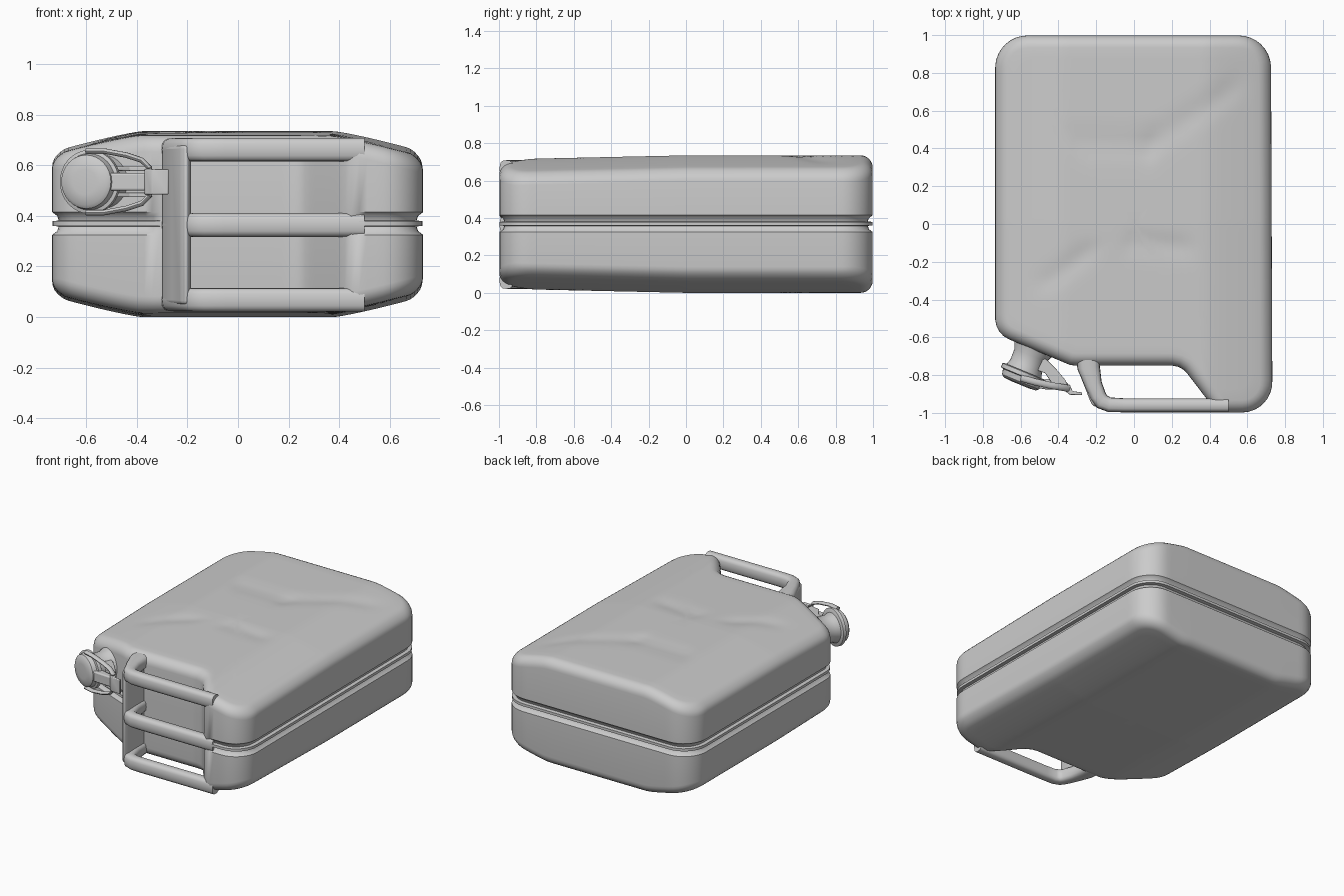
import bpy, bmesh, math
from mathutils import Vector

if "Cube" in bpy.data.objects:
    bpy.data.objects.remove(bpy.data.objects["Cube"])

SEAM, SPOUT_Z = 0.37, 0.535


def make(name, verts, faces, angle=40, bevel=0):
    me = bpy.data.meshes.new(name)
    me.from_pydata([tuple(v) for v in verts], [], faces)
    bm = bmesh.new()
    bm.from_mesh(me)
    bmesh.ops.recalc_face_normals(bm, faces=bm.faces)
    bm.to_mesh(me)
    bm.free()
    ob = bpy.data.objects.new(name, me)
    bpy.context.collection.objects.link(ob)
    if bevel:
        m = ob.modifiers.new("bevel", 'BEVEL')
        m.width, m.segments, m.limit_method = bevel, 3, 'ANGLE'
    bpy.ops.object.select_all(action='DESELECT')
    ob.select_set(True)
    bpy.context.view_layer.objects.active = ob
    bpy.ops.object.shade_smooth_by_angle(angle=math.radians(angle))
    return ob


def loft(name, rings, closed=False, **kw):
    """Skin a list of equal rings; cap the ends with fans, or join them."""
    n, verts = len(rings[0]), [v for r in rings for v in r]
    faces = []
    for i in range(len(rings) if closed else len(rings) - 1):
        a, b = i * n, (i + 1) % len(rings) * n
        faces += [(a + j, a + (j + 1) % n, b + (j + 1) % n, b + j) for j in range(n)]
    if not closed:
        for k in (0, len(rings) - 1):
            verts.append(sum((Vector(v) for v in rings[k]), Vector()) / n)
            faces += [(k * n + j, k * n + (j + 1) % n, len(verts) - 1) for j in range(n)]
    return make(name, verts, faces, **kw)


def prism(name, pts, z0, z1, bevel):
    n = len(pts)
    verts = [(x, y, z) for z in (z0, z1) for x, y in pts]
    faces = [tuple(range(n)), tuple(range(n, 2 * n))]
    faces += [(i, (i + 1) % n, n + (i + 1) % n, n + i) for i in range(n)]
    return make(name, verts, faces, bevel=bevel)


def rounded_outline(corners, count):
    """Fillet each (x, y, radius) corner, then space points evenly."""
    pts = []
    for i, (x, y, r) in enumerate(corners):
        p = Vector((x, y))
        a = (Vector(corners[i - 1][:2]) - p).normalized()
        b = (Vector(corners[(i + 1) % len(corners)][:2]) - p).normalized()
        half = a.angle(b) / 2
        c = p + (a + b).normalized() * r / math.sin(half)
        t = r / math.tan(half)
        d0, d1 = p + a * t - c, p + b * t - c
        for k in range(11):
            pts.append(c + d0.lerp(d1, k / 10).normalized() * r)
    lens = [(pts[(i + 1) % len(pts)] - p).length for i, p in enumerate(pts)]
    step, out, i, acc = sum(lens) / count, [], 0, 0
    for k in range(count):
        while acc + lens[i] < k * step:
            acc += lens[i]
            i += 1
        out.append(pts[i].lerp(pts[(i + 1) % len(pts)], (k * step - acc) / lens[i]))
    return out


# Body: outline seen from above, notched for spout and handle
outline = rounded_outline([
    (-0.735, 0.998, 0.17), (-0.735, -0.58, 0.12), (-0.33, -0.75, 0.06), (0.25, -0.75, 0.1),
    (0.44, -0.998, 0.09), (0.733, -0.998, 0.16), (0.725, 0.998, 0.17)], 200)
normals = []
for i, p in enumerate(outline):
    d = outline[(i + 1) % len(outline)] - outline[i - 1]
    normals.append(Vector((-d.y, d.x)).normalized())   # points inward

DENTS = [((-0.28, 0.43), (0.08, 0.42)), ((0.08, 0.42), (0.5, 0.7)),
         ((-0.45, -0.3), (-0.25, -0.15)), ((0.0, -0.1), (0.25, -0.12))]


def sag(x, y):
    s = min(1, max(0, (abs(x) - 0.38) / 0.33))
    return 0.075 * s ** 1.2 + 0.022 * max(0, -y)


def top_z(x, y):
    z, p = 0.735 - sag(x, y), Vector((x, y))
    for a, b in DENTS:
        a, b = Vector(a), Vector(b)
        t = min(1, max(0, (p - a).dot(b - a) / (b - a).length_squared))
        z -= 0.008 * math.exp(-((p - a.lerp(b, t)).length / 0.06) ** 2)
    return z


def bottom_z(x, y):
    return sag(x, y)


def inset(d):
    return [p + n * d for p, n in zip(outline, normals)]


def shell(surface, sign):
    """Rings of one half, from the rounded side edge to the middle."""
    rings, r = [], 0.065
    for k in range(7):
        a = math.pi / 2 * k / 6
        rings.append([(p.x, p.y, surface(p.x, p.y) - sign * r * (1 - math.sin(a)))
                      for p in inset(r * (1 - math.cos(a)))])
    rim = inset(r)
    for k in range(1, 16):
        f = 1 - k / 16
        rings.append([(p.x * f, p.y * f, surface(p.x * f, p.y * f)) for p in rim])
    return rings


groove = []
for dz, d in [(-.045, 0), (-.03, .02), (-.012, .026), (-.009, .002),
              (.009, .002), (.012, .026), (.03, .02), (.045, 0)]:
    ring = []
    for p, n in zip(outline, normals):
        plain = p.y < -0.7 and -0.31 < p.x < 0.46       # no seam behind the handles
        q = p + n * (0 if plain else d)
        ring.append((q.x, q.y, SEAM + dz))
    groove.append(ring)
loft("can_body", shell(bottom_z, -1)[::-1] + groove + shell(top_z, 1), angle=50)


# Three handle bars, each a rounded section swept along a bent path
def sweep(name, path, widths, height, closed=False, sides=16, power=0.7):
    path, rings = [Vector(p) for p in path], []
    n = len(path)
    for i, p in enumerate(path):
        if closed:
            d = path[(i + 1) % n] - path[i - 1]
        else:
            d = path[min(i + 1, n - 1)] - path[max(i - 1, 0)]
        side = Vector((0, 0, 1)).cross(d).normalized()
        up = d.cross(side).normalized()
        ring = []
        for k in range(sides):
            c, s = math.cos(math.tau * k / sides), math.sin(math.tau * k / sides)
            ring.append(p + side * widths[i] * math.copysign(abs(c) ** power, c)
                        + up * height * math.copysign(abs(s) ** power, s))
        rings.append(ring)
    return loft(name, rings, closed, angle=50)


for name, z in (("lower", 0.068), ("middle", 0.364), ("upper", 0.662)):
    plan = [(-.245, -.68), (-.24, -.76), (-.215, -.85), (-.19, -.91), (-.17, -.94),
            (-.13, -.957), (-.05, -.96), (.2, -.96), (.5, -.96)]
    sweep(name + "_handle_bar", [(x, y, z) for x, y in plan],
          [.065, .06, .046, .043, .042, .039, .037, .037, .037], 0.047)

# Upright web joining the bars on the spout side
prism("handle_web", [(-.3, -.70), (-.2, -.70), (-.195, -.80), (-.185, -.93),
                     (-.2, -.972), (-.225, -.955), (-.262, -.86), (-.298, -.77)], .05, .68, .018)

# Spout neck and cap, turned about the tilted spout axis
axis = Vector((-0.38, -0.92, 0)).normalized()
across = Vector((-axis.y, axis.x, 0))


def turned(name, start, profile, sides=32):
    rings = []
    for dist, r in profile:
        c = Vector(start) + axis * dist
        rings.append([c + across * r * math.cos(math.tau * k / sides)
                      + Vector((0, 0, r * math.sin(math.tau * k / sides))) for k in range(sides)])
    return loft(name, rings, angle=35)


turned("spout_neck", (-.525, -.64, SPOUT_Z),
       [(-.04, .12), (.03, .105), (.06, .092), (.12, .09), (.15, .1), (.17, .1)])
turned("spout_cap", (-.58, -.785, SPOUT_Z),
       [(-.005, .118), (.0, .126), (.022, .126), (.026, .112), (.055, .106), (.066, .092), (.07, .05)])

# Locking lever: bow, tongue, bracket and latch tip
half = [(-.60, -.815, .122), (-.53, -.835, .122), (-.44, -.855, .105), (-.38, -.865, .085),
        (-.35, -.87, .055)]
bow = [(x, y, SPOUT_Z + z) for x, y, z in half] + [(x, y, SPOUT_Z - z) for x, y, z in half[::-1]]
sweep("lever_bow", bow, [.018] * len(bow), .011, sides=10, power=1)
prism("lever_tongue", [(-.56, -.86), (-.54, -.83), (-.45, -.82), (-.35, -.84), (-.35, -.88),
                       (-.47, -.875)], SPOUT_Z - .035, SPOUT_Z + .035, .008)
for name, z in (("lower", -.052), ("upper", .052)):
    prism(name + "_lever_bracket", [(-.53, -.68), (-.46, -.72), (-.41, -.77), (-.36, -.83),
                                    (-.35, -.87), (-.43, -.85), (-.47, -.79), (-.55, -.76)],
          SPOUT_Z + z - .009, SPOUT_Z + z + .009, .004)
prism("latch_tip", [(-.37, -.85), (-.34, -.85), (-.325, -.885), (-.275, -.892), (-.275, -.906),
                    (-.34, -.904), (-.37, -.88)], SPOUT_Z - .05, SPOUT_Z + .05, .005)
